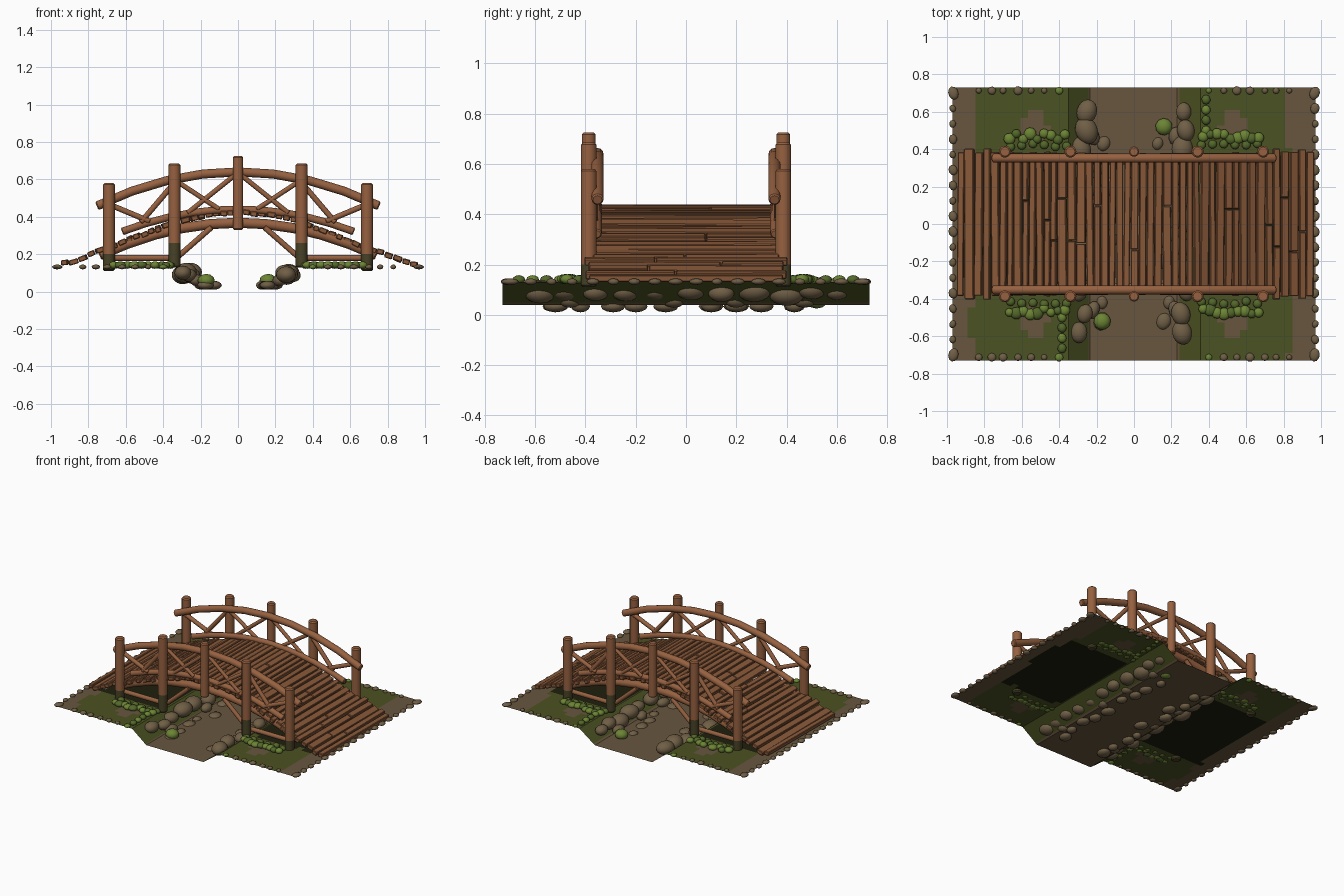
import bpy, bmesh, math, random
from mathutils import Vector, Matrix

if "Cube" in bpy.data.objects:
    bpy.data.objects.remove(bpy.data.objects["Cube"])

random.seed(4)
R = random.uniform


def mat(name, r, g, b):
    m = bpy.data.materials.new(name)
    lin = [((c / 255 + 0.055) / 1.055) ** 2.4 for c in (r, g, b)]
    m.diffuse_color = (*lin, 1)
    m.use_nodes = True
    m.node_tree.nodes["Principled BSDF"].inputs["Base Color"].default_value = m.diffuse_color
    return m


WOOD = mat("warm wood", 150, 97, 64)
PLANK = mat("plank wood", 137, 89, 57)
DAMP = mat("mossy wood", 72, 66, 38)
EARTH = mat("brown earth", 104, 86, 62)
GRASS = mat("moss ground", 75, 82, 34)
SHADE = mat("dark soil", 30, 30, 14)
STONE = mat("stone", 112, 95, 70)
MOSS = mat("bright moss", 108, 132, 52)
MOSS2 = mat("deep moss", 84, 104, 42)


def finish(name, bm, mats, angle=40):
    me = bpy.data.meshes.new(name)
    bm.to_mesh(me)
    bm.free()
    ob = bpy.data.objects.new(name, me)
    bpy.context.collection.objects.link(ob)
    for m in mats:
        me.materials.append(m)
    bpy.ops.object.select_all(action='DESELECT')
    ob.select_set(True)
    bpy.context.view_layer.objects.active = ob
    bpy.ops.object.shade_smooth_by_angle(angle=math.radians(angle))
    return ob


def tube(bm, pts, rad, n=12):
    """Round log along a path, with small chamfered ends."""
    pts = [Vector(p) for p in pts]
    d0, d1 = (pts[1] - pts[0]).normalized(), (pts[-1] - pts[-2]).normalized()
    c = rad * 0.25
    path = [(pts[0], rad - c), (pts[0] + d0 * c, rad)] + [(p, rad) for p in pts[1:-1]]
    path += [(pts[-1] - d1 * c, rad), (pts[-1], rad - c)]
    rings = []
    for i, (p, r) in enumerate(path):
        t = (path[min(i + 1, len(path) - 1)][0] - path[max(i - 1, 0)][0]).normalized()
        u = t.cross(Vector((0, 1, 0))).normalized()
        v = t.cross(u)
        rings.append([bm.verts.new(p + r * (u * math.cos(a) + v * math.sin(a)))
                      for a in [2 * math.pi * k / n for k in range(n)]])
    for a, b in zip(rings, rings[1:]):
        for k in range(n):
            bm.faces.new((a[k], a[(k + 1) % n], b[(k + 1) % n], b[k]))
    bm.faces.new(rings[0])
    bm.faces.new(rings[-1])
    bmesh.ops.recalc_face_normals(bm, faces=bm.faces)


def blob(bm, x, y, z, sx, sy, sz, sub=2, mi=0):
    m = Matrix.Translation((x, y, z)) @ Matrix.Rotation(R(-.4, .4), 4, 'Z') @ Matrix.Diagonal((sx, sy, sz, 1))
    vs = bmesh.ops.create_icosphere(bm, subdivisions=sub, radius=1, matrix=m)['verts']
    for f in {f for v in vs for f in v.link_faces}:
        f.material_index = mi


def lerp(pts, x):
    for (a, za), (b, zb) in zip(pts, pts[1:]):
        if x <= b:
            return za + (zb - za) * (x - a) / (b - a)
    return pts[-1][1]


BED = [(-.97, .13), (-.35, .13), (-.235, .04), (.23, .04), (.355, .13), (.97, .13)]
DECK = [(0, .42), (.15, .412), (.3, .38), (.5, .308), (.75, .212), (.9, .155), (1, .138)]
ground_z = lambda x: lerp(BED, x)
deck_z = lambda x: lerp(DECK, abs(x))

# ground sheet with a stream bed, coloured by region
bm = bmesh.new()
xs = sorted([-.97 + 1.94 * i / 48 for i in range(49)] + [p[0] for p in BED[1:-1]])
ys = [-.73 + 1.46 * j / 36 for j in range(37)]
grid = [[bm.verts.new((x, y, ground_z(x))) for y in ys] for x in xs]
for i in range(len(xs) - 1):
    for j in range(len(ys) - 1):
        f = bm.faces.new((grid[i][j], grid[i + 1][j], grid[i + 1][j + 1], grid[i][j + 1]))
        c = f.calc_center_median()
        ax, ay = abs(c.x), abs(c.y)
        wob = .02 * math.sin(9 * c.y) + .015 * math.sin(17 * c.x + 5 * c.y)
        if .38 < ax < .86 + wob and ay < .36 + wob:
            f.material_index = 2
        elif .24 < ax < .84 + wob:
            # bare earth wedges between the moss patches
            bare = abs(ax - .54) < .09 - abs(ay - .52) * .8
            f.material_index = 0 if bare else 1
finish("ground", bm, [EARTH, GRASS, SHADE], 20)

# pebble border
bm = bmesh.new()
for s in (-1, 1):
    for i in range(18):
        y = -.7 + 1.4 * i / 17
        r = .03 if i in (0, 17) else R(.016, .025)
        blob(bm, s * (.975 - r * .3), y, .132, min(r, .027), r * 1.2, .013)
    for sx in (-1, 1):
        for x in (.83, .76, .7, .62, .55, .48, .4):
            r = R(.015, .024)
            blob(bm, sx * x, s * .713, .132, r, r, .013, mi=int(x < .41))
finish("border_pebbles", bm, [STONE, MOSS])

# boulders on both stream banks, flat stones in the bed
bm = bmesh.new()
for s in (-1, 1):
    for i, y in enumerate((-.58, -.48, -.36, -.24, -.12, .02, .14, .27, .4, .5, .6)):
        r = R(.04, .06)
        blob(bm, s * (.275 + R(-.025, .025)), y, .092 + R(-.01, .012), r, r * 1.25, r * .85, 3)
    for y in (-.52, -.42, -.29, -.2, -.08, .1, .2, .3, .43):
        r = R(.028, .045)
        blob(bm, s * R(.12, .2), y, .034, r, r * 1.2, .024)
    for y in (-.46, -.05, .2, .47):
        blob(bm, s * .22, y, .06, .035, .05, .032)
finish("stream_rocks", bm, [STONE])

# moss cushions along the bridge feet and on the boulders
bm = bmesh.new()
for sx in (-1, 1):
    for sy in (-1, 1):
        for i in range(9):
            r = R(.022, .034)
            blob(bm, sx * (.37 + .037 * i), sy * (.47 + R(-.02, .015)), .142, r, r, .02, mi=i % 3 == 1)
        for i in range(6):
            blob(bm, sx * (.36 + .06 * i), sy * (.42 + R(-.01, .01)), .14, .024, .024, .018, mi=1)
        if sx * sy > 0:
            for i in range(4):
                blob(bm, sx * .385, sy * (.5 + .055 * i), .14, .024, .026, .018, mi=i % 2)
for x, y in ((.16, .52), (-.17, -.52)):
    blob(bm, x, y, .06, .046, .046, .035)
finish("moss_cushions", bm, [MOSS, MOSS2])

# deck planks following the arch, slightly uneven
bm = bmesh.new()
x = -.945
while x < .95:
    w = R(.034, .055)
    c = x + w / 2
    if c > .965:
        break
    slope = math.atan2(deck_z(c + .01) - deck_z(c - .01), .02)
    half = (.395 if abs(c) > .74 else .375) + R(-.012, .012)
    pieces = [(-half, half)]
    if random.random() < .3:
        cut = R(-.15, .15)
        pieces = [(-half, cut - .002), (cut + .002, half)]
    for a, b in pieces:
        m = (Matrix.Translation((c, (a + b) / 2, deck_z(c) + R(-.004, .006)))
             @ Matrix.Rotation(-slope + R(-.1, .1), 4, 'Y') @ Matrix.Rotation(R(-.012, .012), 4, 'Z')
             @ Matrix.Diagonal((w - .004, b - a, .028, 1)))
        bmesh.ops.create_cube(bm, size=1, matrix=m)
    x += w
bmesh.ops.bevel(bm, geom=bm.edges[:], offset=.004, segments=1, affect='EDGES')
finish("deck_planks", bm, [PLANK], 30)

# side frames: stringers, curbs, handrails, braces and posts
arc = lambda x1, z0, k, y, n=10: [(x, y, z0 - k * x * x) for x in
                                  [-x1 + 2 * x1 * i / n for i in range(n + 1)]]
for side, s in (("front", -1), ("back", 1)):
    bm = bmesh.new()
    tube(bm, arc(.74, .368, .32, s * .345), .027)
    finish(side + "_stringer", bm, [WOOD])
    bm = bmesh.new()
    tube(bm, arc(.62, .44, .31, s * .355), .02)
    finish(side + "_curb_log", bm, [WOOD])
    bm = bmesh.new()
    tube(bm, arc(.755, .64, .32, s * .352, 8), .024)
    finish(side + "_handrail", bm, [WOOD])

    bm = bmesh.new()
    for m in (-1, 1):
        for (xa, za), (xb, zb), r in (((.71, .475), (.47, .375), .015), ((.52, .37), (.35, .57), .015),
                                      ((.32, .585), (.1, .44), .013), ((.27, .42), (.02, .62), .013),
                                      ((.34, .17), (.14, .345), .015), ((.71, .18), (.33, .18), .016)):
            tube(bm, [(m * xa, s * .365, za), (m * xb, s * .365, zb)], r, 10)
    finish(side + "_braces", bm, [WOOD])

    bm = bmesh.new()
    for px, z0, z1, r, wet in ((-.69, .11, .58, .032, .2), (.69, .11, .58, .032, .2),
                               (-.34, .13, .685, .032, .26), (.34, .13, .685, .032, .26),
                               (0, .33, .725, .028, 0)):
        y = s * .387
        mid = [(px, y, wet)] if wet else []
        tube(bm, [(px, y, z0)] + mid + [(px, y, z1)], r, 14)
    for f in bm.faces:
        c = f.calc_center_median()
        if c.z < (.2 if abs(c.x) > .5 else .26) and abs(c.x) > .1:
            f.material_index = 1
    finish(side + "_posts", bm, [WOOD, DAMP])
